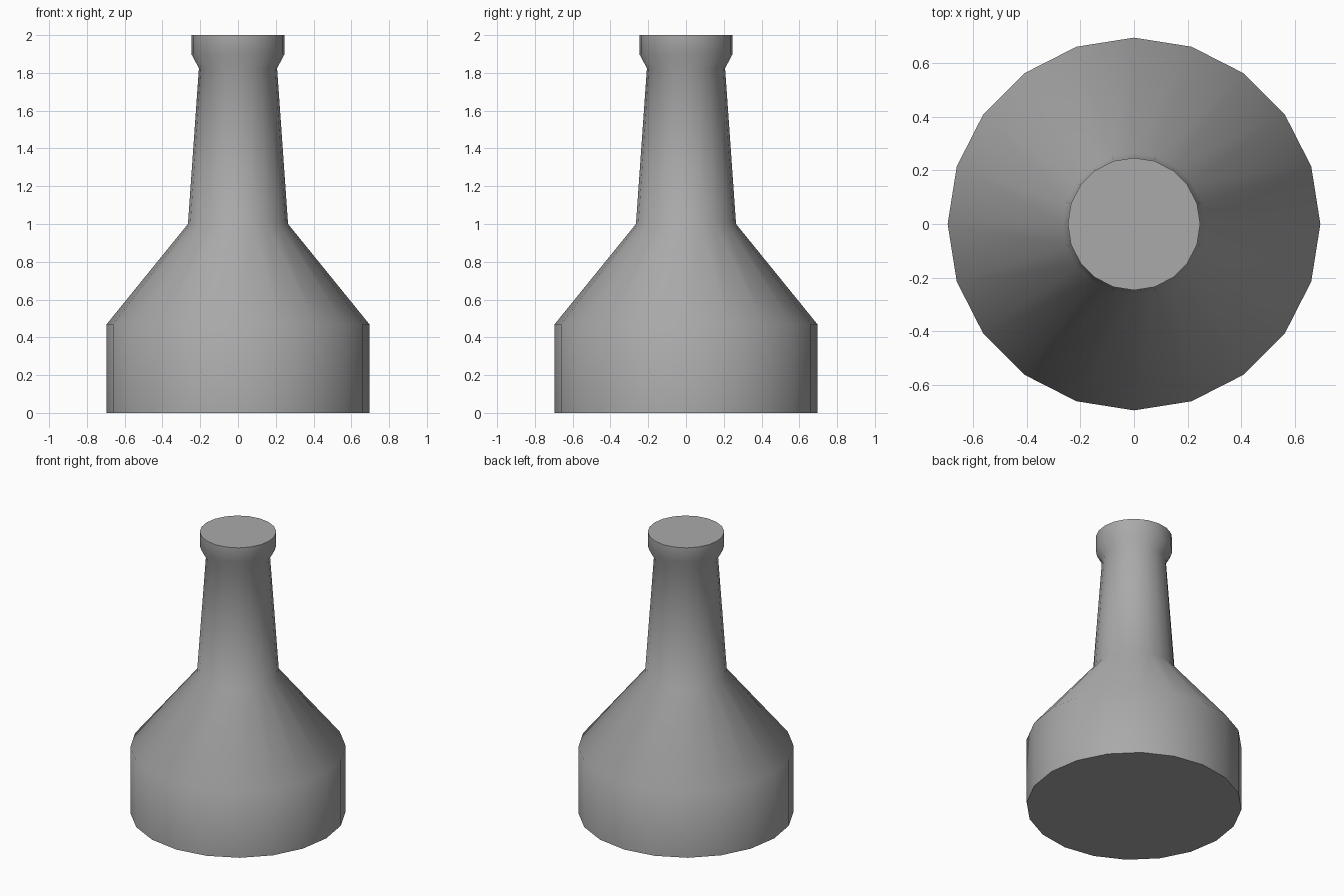
import bpy
import bmesh
import math

cube = bpy.data.objects.get("Cube")
if cube:
    bpy.data.objects.remove(cube, do_unlink=True)

SIDES = 20

# Plain grey material
grey = bpy.data.materials.new("grey")
grey.use_nodes = True
colour = (0.4, 0.4, 0.4, 1)
grey.diffuse_color = colour
grey.node_tree.nodes["Principled BSDF"].inputs["Base Color"].default_value = colour

# Bottle outline as (radius, height): base, shoulder, neck, flared lip
profile = [(0.695, 0), (0.695, 0.47), (0.265, 1.0),
           (0.207, 1.825), (0.247, 1.9), (0.247, 2.0)]


def ring(bm, radius, height):
    angles = [math.tau * i / SIDES for i in range(SIDES)]
    return [bm.verts.new((radius * math.cos(a), radius * math.sin(a), height))
            for a in angles]


# Bottle body: stacked rings joined by walls, closed at both ends
bm = bmesh.new()
rings = [ring(bm, r, z) for r, z in profile]
for low, high in zip(rings, rings[1:]):
    for i in range(SIDES):
        j = (i + 1) % SIDES
        bm.faces.new((low[i], low[j], high[j], high[i]))
bm.faces.new(rings[0][::-1])
bm.faces.new(rings[-1])

mesh = bpy.data.meshes.new("bottle")
bm.to_mesh(mesh)
bm.free()
mesh.materials.append(grey)
bottle = bpy.data.objects.new("bottle", mesh)
bpy.context.collection.objects.link(bottle)

# Smooth walls, crisp cap edges
bpy.ops.object.select_all(action="DESELECT")
bottle.select_set(True)
bpy.context.view_layer.objects.active = bottle
bpy.ops.object.shade_smooth_by_angle(angle=math.radians(60))
